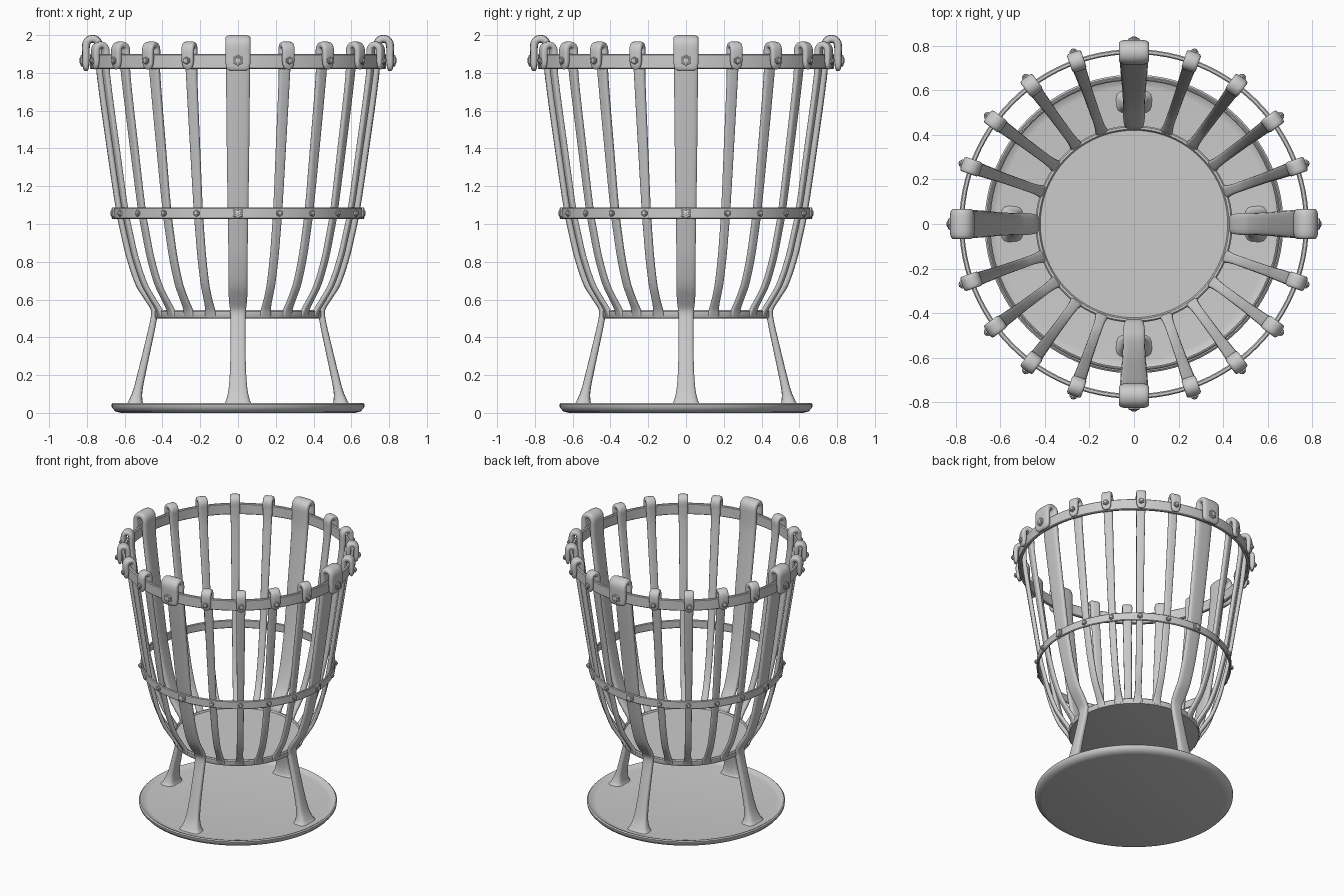
import bpy, bmesh
from math import pi, cos, sin, radians, copysign
from mathutils import Vector, Matrix

if "Cube" in bpy.data.objects:
    bpy.data.objects.remove(bpy.data.objects["Cube"])


def finish(name, bm, angle=40):
    bmesh.ops.remove_doubles(bm, verts=bm.verts, dist=1e-5)
    bmesh.ops.recalc_face_normals(bm, faces=bm.faces)
    me = bpy.data.meshes.new(name)
    bm.to_mesh(me)
    bm.free()
    ob = bpy.data.objects.new(name, me)
    bpy.context.collection.objects.link(ob)
    bpy.ops.object.select_all(action='DESELECT')
    ob.select_set(True)
    bpy.context.view_layer.objects.active = ob
    bpy.ops.object.shade_smooth_by_angle(angle=radians(angle))
    return ob


def add_lathe(bm, profile, segs, mat=Matrix(), closed=False):
    """Revolve (radius, height) points around local z."""
    rows = [[bm.verts.new(mat @ Vector((r * cos(2 * pi * i / segs), r * sin(2 * pi * i / segs), z)))
             for i in range(segs)] for r, z in profile if r > 0]
    n = len(rows)
    for k in range(n if closed else n - 1):
        a, b = rows[k], rows[(k + 1) % n]
        for i in range(segs):
            j = (i + 1) % segs
            bm.faces.new((a[i], a[j], b[j], b[i]))
    if not closed:
        bm.faces.new(rows[0])
        bm.faces.new(rows[-1])


def lathe(name, profile, closed=False):
    bm = bmesh.new()
    add_lathe(bm, profile, 96, closed=closed)
    return finish(name, bm)


def hoop(name, r0, r1, z0, z1, c=0.005):
    return lathe(name, [(r0 + c, z0), (r1 - c, z0), (r1, z0 + c), (r1, z1 - c),
                        (r1 - c, z1), (r0 + c, z1), (r0, z1 - c), (r0, z0 + c)], True)


def spline(keys, steps=4):
    """Catmull-Rom through (radius, height, width, thickness) stations."""
    keys = [Vector(k) for k in keys]
    ks = [keys[0]] + keys + [keys[-1]]
    out = []
    for i in range(1, len(ks) - 2):
        p0, p1, p2, p3 = ks[i - 1:i + 3]
        d = max((p2.xy - p1.xy).length, 1e-4)
        m1 = (p2 - p0) * (d / max((p2.xy - p1.xy).length + (p1.xy - p0.xy).length, 1e-4))
        m2 = (p3 - p1) * (d / max((p2.xy - p1.xy).length + (p3.xy - p2.xy).length, 1e-4))
        for s in range(steps):
            t = s / steps
            out.append(p1 * (2 * t**3 - 3 * t**2 + 1) + m1 * (t**3 - 2 * t**2 + t)
                       + p2 * (-2 * t**3 + 3 * t**2) + m2 * (t**3 - t**2))
    return out + [keys[-1]]


def bar(name, keys, angle, n=16):
    """Rounded flat bar swept in the radial plane at the given angle."""
    st = spline(keys)
    bm = bmesh.new()
    rot = Matrix.Rotation(angle, 4, 'Z')
    rows = []
    for i, p in enumerate(st):
        t = (st[min(i + 1, len(st) - 1)].xy - st[max(i - 1, 0)].xy).normalized()
        row = []
        for k in range(n):
            a = 2 * pi * (k + 0.5) / n
            u = copysign(abs(cos(a)) ** 0.5, cos(a)) * p[2] / 2
            v = copysign(abs(sin(a)) ** 0.6, sin(a)) * p[3] / 2
            row.append(bm.verts.new(rot @ Vector((p[0] + t.y * v, u, p[1] - t.x * v))))
        rows.append(row)
    for a, b in zip(rows, rows[1:]):
        for k in range(n):
            j = (k + 1) % n
            bm.faces.new((a[k], a[j], b[j], b[k]))
    bm.faces.new(rows[0])
    bm.faces.new(rows[-1])
    return finish(name, bm, 50)


# Round base plate with a small raised lip
lathe("base_plate", [(0.62, 0.0), (0.65, 0.008), (0.668, 0.028), (0.67, 0.045), (0.662, 0.052),
                     (0.65, 0.048), (0.635, 0.038), (0.61, 0.035)])
# Basket floor with rim
lathe("basket_floor", [(0.425, 0.5), (0.438, 0.503), (0.442, 0.51), (0.442, 0.538), (0.436, 0.545),
                       (0.426, 0.545), (0.42, 0.535)])
# Hoops
hoop("middle_hoop", 0.644, 0.658, 1.027, 1.088)
hoop("top_hoop", 0.762, 0.784, 1.82, 1.9)

# Four wide legs that run up into hooked bars
leg = [(0.545, 0.028, 0.17, 0.11), (0.542, 0.055, 0.135, 0.08), (0.532, 0.11, 0.105, 0.052),
       (0.512, 0.2, 0.088, 0.043), (0.478, 0.35, 0.08, 0.038), (0.446, 0.5, 0.08, 0.034),
       (0.446, 0.55, 0.086, 0.034), (0.478, 0.605, 0.098, 0.034), (0.525, 0.68, 0.1, 0.034),
       (0.573, 0.82, 0.102, 0.034), (0.604, 0.95, 0.106, 0.034), (0.627, 1.06, 0.11, 0.034),
       (0.677, 1.4, 0.12, 0.036), (0.728, 1.78, 0.128, 0.038), (0.735, 1.9, 0.132, 0.042),
       (0.737, 1.95, 0.134, 0.042), (0.748, 1.972, 0.134, 0.042), (0.77, 1.98, 0.134, 0.042),
       (0.793, 1.972, 0.134, 0.042), (0.804, 1.95, 0.134, 0.042), (0.805, 1.9, 0.134, 0.04),
       (0.805, 1.84, 0.13, 0.036), (0.805, 1.82, 0.115, 0.028), (0.805, 1.81, 0.085, 0.014)]
for i in range(4):
    bar(f"leg_bar_{i + 1}", leg, i * pi / 2)

# Sixteen thin hooked bars
thin = [(0.43, 0.515, 0.065, 0.03), (0.446, 0.55, 0.052, 0.026), (0.478, 0.6, 0.045, 0.026),
        (0.525, 0.68, 0.045, 0.026), (0.575, 0.82, 0.046, 0.026), (0.607, 0.95, 0.047, 0.026),
        (0.631, 1.06, 0.048, 0.026), (0.683, 1.4, 0.054, 0.028), (0.738, 1.78, 0.06, 0.03),
        (0.745, 1.88, 0.066, 0.033), (0.746, 1.925, 0.068, 0.034), (0.756, 1.943, 0.068, 0.034),
        (0.773, 1.949, 0.068, 0.034), (0.79, 1.943, 0.068, 0.034), (0.8, 1.925, 0.068, 0.034),
        (0.801, 1.88, 0.066, 0.033), (0.8, 1.845, 0.06, 0.028), (0.799, 1.828, 0.045, 0.02),
        (0.798, 1.82, 0.025, 0.012)]
thin_angles = [radians(q * 90 + a) for q in range(4) for a in (19.4, 36.5, 53.5, 70.6)]
for i, a in enumerate(thin_angles):
    bar(f"thin_bar_{i + 1}", thin, a)


# Hex bolts on both hoops
def bolts(name, angles, size, radius, z):
    bm = bmesh.new()
    for a in angles:
        m = (Matrix.Rotation(a, 4, 'Z') @ Matrix.Translation((radius, 0, z))
             @ Matrix.Rotation(pi / 2, 4, 'Y'))
        add_lathe(bm, [(size, -0.006), (size, 0.007), (size * 0.8, 0.011)], 6, m)
        add_lathe(bm, [(size * 0.55, 0.008), (size * 0.5, 0.014), (size * 0.25, 0.017)], 12, m)
    return finish(name, bm, 30)


leg_angles = [i * pi / 2 for i in range(4)]
bolts("leg_top_bolts", leg_angles, 0.031, 0.823, 1.865)
bolts("leg_middle_bolts", leg_angles, 0.031, 0.658, 1.057)
bolts("thin_top_bolts", thin_angles, 0.02, 0.816, 1.865)
bolts("thin_middle_bolts", thin_angles, 0.018, 0.658, 1.057)
